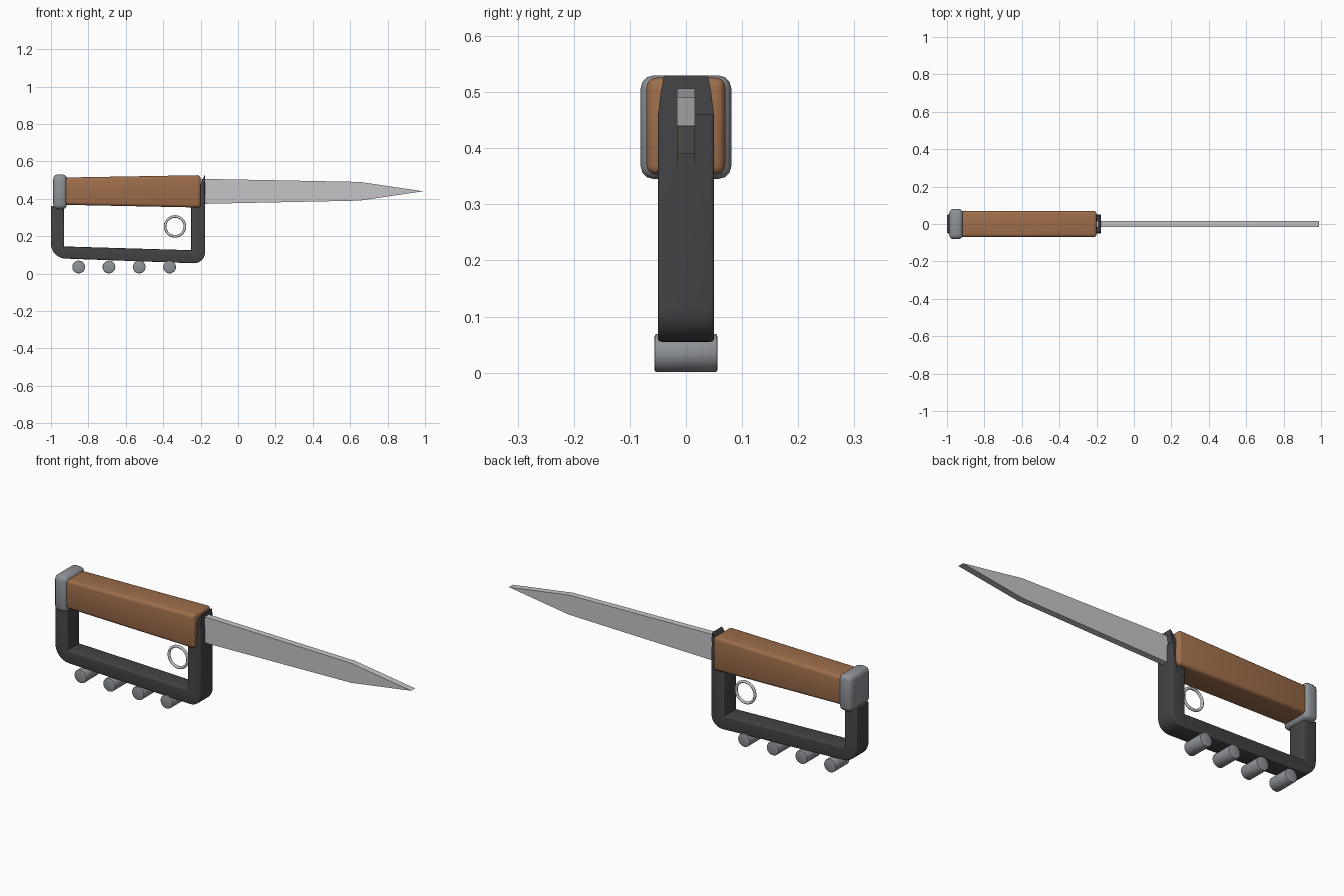
import bpy, bmesh, math
from mathutils import Matrix

if "Cube" in bpy.data.objects:
    bpy.data.objects.remove(bpy.data.objects["Cube"])


def material(name, rgb):
    m = bpy.data.materials.new(name)
    m.diffuse_color = (*rgb, 1)
    m.use_nodes = True
    m.node_tree.nodes["Principled BSDF"].inputs["Base Color"].default_value = m.diffuse_color
    return m


WOOD = material("brown wood", (0.34, 0.155, 0.07))
DARK = material("dark metal", (0.058, 0.058, 0.064))
GREY = material("grey metal", (0.27, 0.285, 0.31))
STEEL = material("light steel", (0.56, 0.56, 0.58))


def finish(name, bm, mat, smooth=True):
    bmesh.ops.recalc_face_normals(bm, faces=bm.faces)
    me = bpy.data.meshes.new(name)
    bm.to_mesh(me)
    bm.free()
    me.materials.append(mat)
    ob = bpy.data.objects.new(name, me)
    bpy.context.collection.objects.link(ob)
    if smooth:
        bpy.ops.object.select_all(action='DESELECT')
        ob.select_set(True)
        bpy.context.view_layer.objects.active = ob
        bpy.ops.object.shade_smooth_by_angle(angle=math.radians(35))
    return ob


def prism(points, half):
    """Extrude an x-z outline through y from -half to +half."""
    bm = bmesh.new()
    face = bm.faces.new([bm.verts.new((x, -half, z)) for x, z in points])
    ext = bmesh.ops.extrude_face_region(bm, geom=[face])
    for v in ext['geom']:
        if isinstance(v, bmesh.types.BMVert):
            v.co.y = half
    bmesh.ops.recalc_face_normals(bm, faces=bm.faces)
    return bm


def bevel(bm, edges, width, segments=3):
    bmesh.ops.bevel(bm, geom=list(edges), offset=width, segments=segments,
                    profile=0.5, affect='EDGES', clamp_overlap=True)


def arc(cx, cz, r, a0, a1, n=7):
    return [(cx + r * math.cos(math.radians(a0 + (a1 - a0) * i / n)),
             cz + r * math.sin(math.radians(a0 + (a1 - a0) * i / n))) for i in range(n + 1)]


# Blade: flat-sided, tapering to the tip
finish("blade", prism([(-0.22, 0.372), (0.65, 0.39), (0.99, 0.44),
                       (0.65, 0.49), (-0.22, 0.507)], 0.016), STEEL, False)

# Wooden grip, slightly taller towards the blade
bm = prism([(-0.95, 0.368), (-0.2, 0.353), (-0.2, 0.526), (-0.95, 0.513)], 0.07)
bevel(bm, bm.edges, 0.016)
finish("grip", bm, WOOD)

# Pommel cap
bm = prism([(-0.988, 0.345), (-0.915, 0.345), (-0.915, 0.53), (-0.988, 0.53)], 0.081)
bevel(bm, bm.edges, 0.024, 3)
finish("pommel", bm, GREY)

# Knuckle guard: U-shaped frame whose front post rises to a thin lip
outline = ([(-0.93, 0.362), (-1.0, 0.362)] + arc(-0.92, 0.16, 0.08, 180, 267)
           + arc(-0.236, 0.115, 0.06, 267, 360)
           + [(-0.176, 0.46), (-0.176, 0.50), (-0.176, 0.53), (-0.192, 0.50),
              (-0.205, 0.46), (-0.25, 0.37)]
           + [(-0.25, 0.125), (-0.93, 0.145)])
bm = prism(outline, 0.05)
bevel(bm, [e for e in bm.edges
           if abs(e.verts[0].co.y - e.verts[1].co.y) < 1e-4
           and max(v.co.z for v in e.verts) < 0.47], 0.01)
for v in bm.verts:
    if v.co.z > 0.455:
        v.co.y *= 1 - 0.22 * ((v.co.z - 0.455) / 0.075) ** 1.5
finish("knuckle_guard", bm, DARK)

# Four knuckle studs under the guard
for i in range(4):
    bm = bmesh.new()
    bmesh.ops.create_cone(bm, cap_ends=True, segments=32, radius1=0.034, radius2=0.034, depth=0.112,
                          matrix=Matrix.Translation((-0.852 + 0.162 * i, 0, 0.035))
                          @ Matrix.Rotation(math.pi / 2, 4, 'X'))
    bevel(bm, [e for e in bm.edges if abs(e.verts[0].co.y - e.verts[1].co.y) < 1e-4], 0.004, 2)
    finish(f"knuckle_stud_{i + 1}", bm, GREY)

# Small ring inside the guard
bpy.ops.mesh.primitive_torus_add(location=(-0.337, 0, 0.252), rotation=(math.pi / 2, 0, 0),
                                 major_radius=0.053, minor_radius=0.007,
                                 major_segments=40, minor_segments=10)
ring = bpy.context.object
ring.name = "finger_ring"
ring.data.materials.append(STEEL)
bpy.ops.object.shade_smooth_by_angle(angle=math.radians(50))
